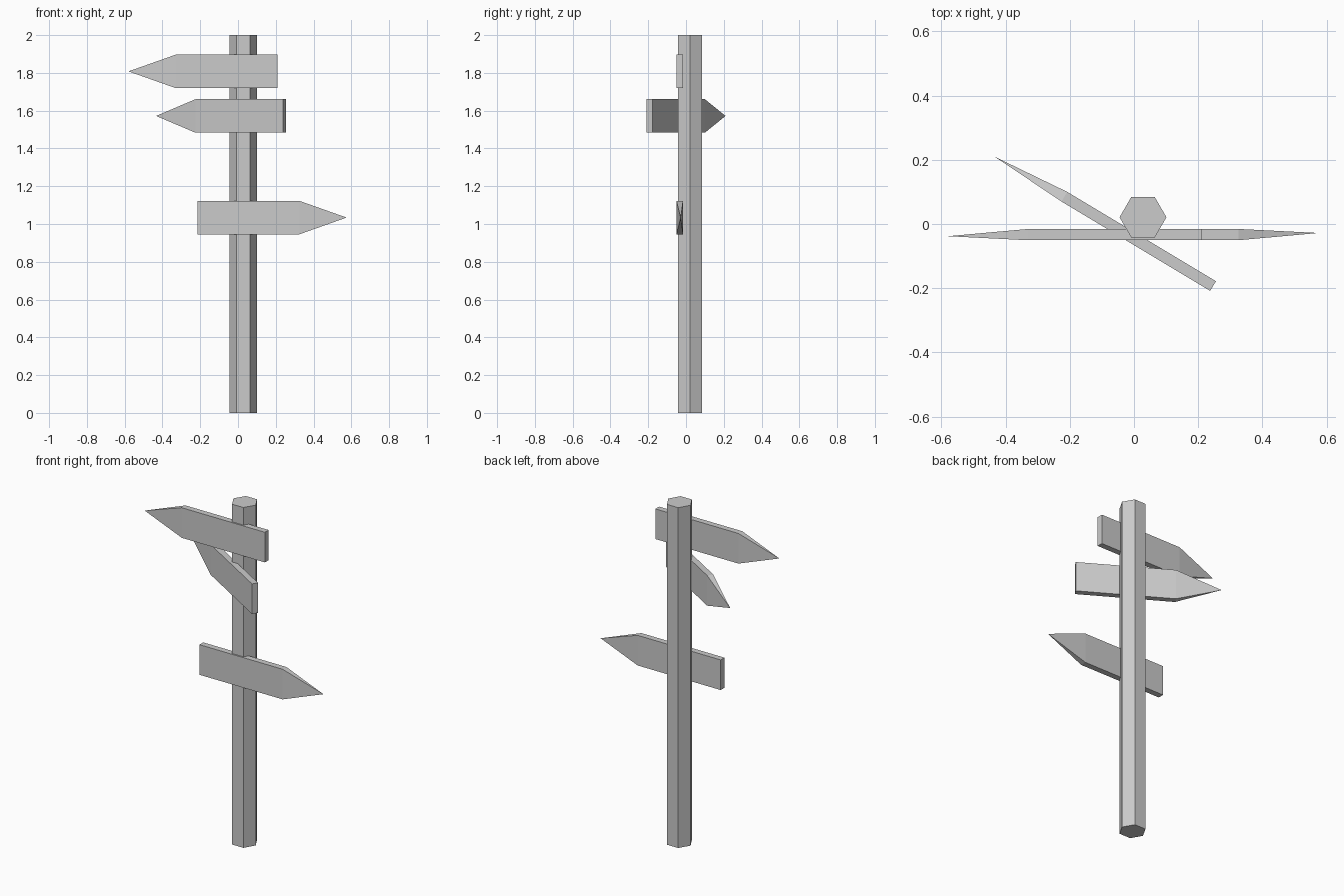
import bpy, bmesh
from math import radians
from mathutils import Matrix

cube = bpy.data.objects.get("Cube")
if cube:
    bpy.data.objects.remove(cube, do_unlink=True)

# One plain grey for everything
GREY = (0.6, 0.6, 0.6, 1)
grey = bpy.data.materials.new("plain grey")
grey.use_nodes = True
grey.diffuse_color = GREY
grey.node_tree.nodes["Principled BSDF"].inputs["Base Color"].default_value = GREY


def finish(bm, name, location, turn=0):
    bmesh.ops.recalc_face_normals(bm, faces=bm.faces)
    mesh = bpy.data.meshes.new(name)
    bm.to_mesh(mesh)
    bm.free()
    mesh.materials.append(grey)
    obj = bpy.data.objects.new(name, mesh)
    obj.location = location
    obj.rotation_euler.z = radians(turn)
    bpy.context.collection.objects.link(obj)


def sign_board(name, location, turn):
    """A plank along x whose -x end tapers to a single point."""
    bm = bmesh.new()
    bmesh.ops.create_cube(bm, size=1, matrix=Matrix.Translation((-0.06, 0, 0))
                          @ Matrix.Diagonal((0.54, 0.035, 0.177, 1)))
    bm.faces.ensure_lookup_table()
    end = min(bm.faces, key=lambda f: f.calc_center_median().x)
    tip = bmesh.ops.poke(bm, faces=[end])["verts"][0]
    tip.co = (-0.58, -0.005, 0)
    finish(bm, name, location, turn)


# Six-sided post
bm = bmesh.new()
bmesh.ops.create_cone(bm, cap_ends=True, segments=6, radius1=0.073,
                      radius2=0.073, depth=2,
                      matrix=Matrix.Rotation(radians(30), 4, "Z"))
# Put two corners on the x axis
corner = max(bm.verts, key=lambda v: v.co.x)
if abs(corner.co.y) > 0.01:
    bmesh.ops.rotate(bm, verts=bm.verts, matrix=Matrix.Rotation(radians(30), 3, "Z"))
finish(bm, "post", (0.028, 0.021, 1))

# Pointed boards, from top to bottom
sign_board("top_board", (0, -0.033, 1.808), 0)
sign_board("middle_board", (0.066, -0.085, 1.572), -31)
sign_board("lower_board", (-0.005, -0.033, 1.034), 180)
